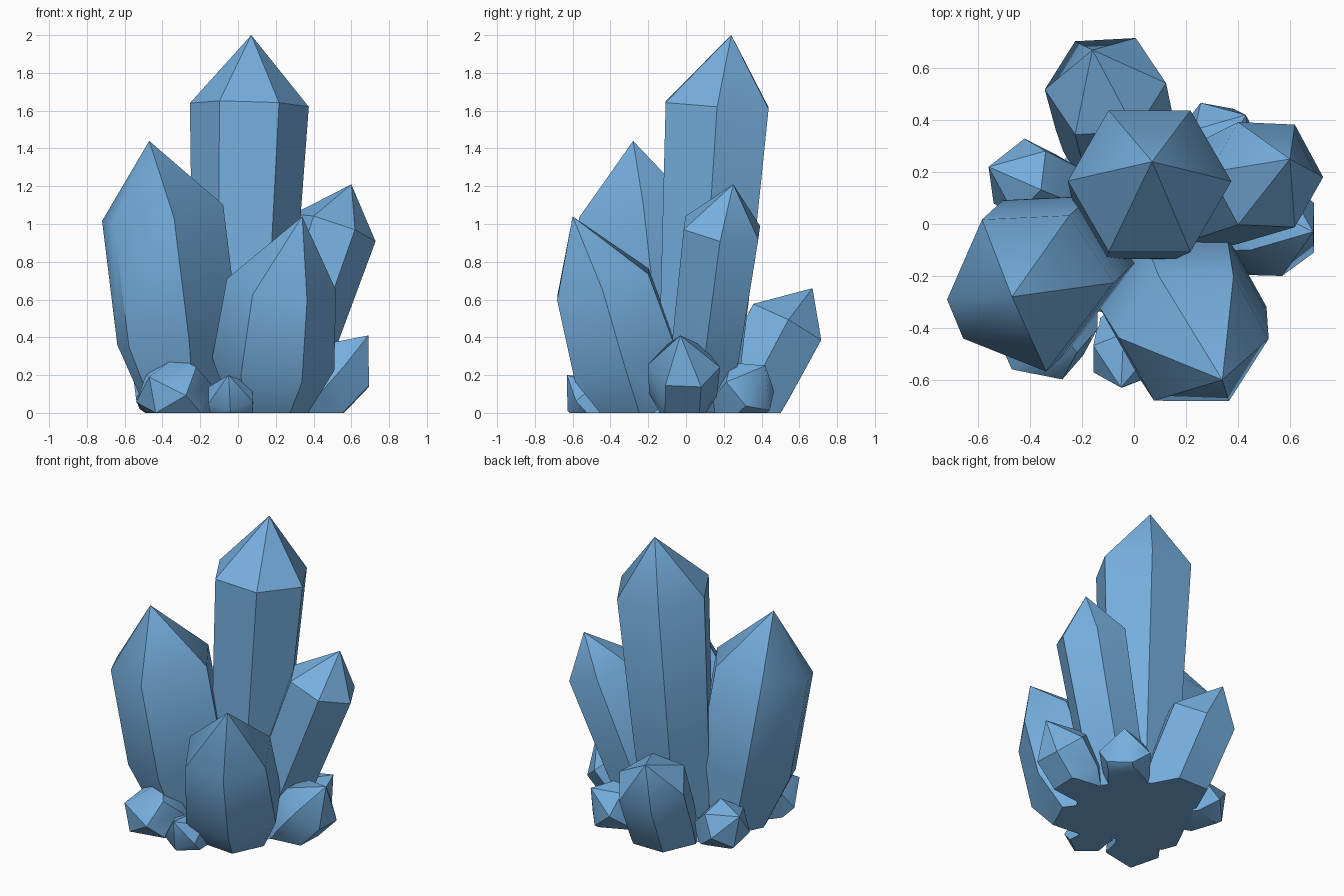
import bpy, bmesh, math
from mathutils import Vector

if "Cube" in bpy.data.objects:
    bpy.data.objects.remove(bpy.data.objects["Cube"])

blue = bpy.data.materials.new("crystal_blue")
blue.diffuse_color = (0.18, 0.43, 0.74, 1.0)
blue.use_nodes = True
blue.node_tree.nodes["Principled BSDF"].inputs["Base Color"].default_value = blue.diffuse_color


def finish(bm, name):
    bmesh.ops.recalc_face_normals(bm, faces=bm.faces)
    me = bpy.data.meshes.new(name)
    bm.to_mesh(me)
    bm.free()
    me.materials.append(blue)
    ob = bpy.data.objects.new(name, me)
    bpy.context.collection.objects.link(ob)
    bpy.context.view_layer.objects.active = ob
    ob.select_set(True)
    bpy.ops.object.shade_smooth_by_angle(angle=math.radians(40))
    ob.select_set(False)


def crystal(name, base, shoulder, apex, r_base, r_mid, r_top, turn, angles=range(0, 360, 60)):
    """Six-sided leaning crystal, cut flat at the ground."""
    b, s = Vector((*base, 0)), Vector(shoulder)
    axis = (s - b).normalized()
    u = (Vector((1, 0, 0)) - axis * axis.x).normalized()
    v = axis.cross(u)
    bm = bmesh.new()
    rings = []
    for c, r in ((b - axis * 0.4, r_base), (b, r_base),
                 (b.lerp(s, 0.38), r_mid), (s, r_top)):
        ring = []
        for deg in angles:
            a = math.radians(turn + deg)
            ring.append(bm.verts.new(c + u * r * math.cos(a) + v * r * math.sin(a)))
        rings.append(ring)
    tip = bm.verts.new(apex)
    bm.faces.new(rings[0][::-1])
    for i in range(6):
        j = (i + 1) % 6
        for lo, hi in zip(rings, rings[1:]):
            bm.faces.new((lo[i], lo[j], hi[j], hi[i]))
        bm.faces.new((rings[-1][i], rings[-1][j], tip))
    # Flat underside
    cut = bmesh.ops.bisect_plane(
        bm, geom=bm.verts[:] + bm.edges[:] + bm.faces[:], dist=1e-5,
        plane_co=(0, 0, 0), plane_no=(0, 0, 1), clear_inner=True)
    edges = [e for e in cut["geom_cut"] if isinstance(e, bmesh.types.BMEdge)]
    bmesh.ops.edgeloop_fill(bm, edges=edges)
    finish(bm, name)


# Large crystals
crystal("main_crystal", (0.01, 0.06), (0.06, 0.165, 1.63), (0.07, 0.24, 2.0),
        0.23, 0.27, 0.315, 0)
crystal("left_crystal", (-0.27, -0.13), (-0.40, -0.25, 1.06), (-0.47, -0.28, 1.44),
        0.20, 0.325, 0.325, 0, (5, 62, 125, 188, 217, 281))
crystal("front_crystal", (0.16, -0.24), (0.23, -0.44, 0.68), (0.34, -0.60, 1.04),
        0.20, 0.325, 0.29, -2)
crystal("right_crystal", (0.18, 0.06), (0.51, 0.19, 0.98), (0.60, 0.25, 1.21),
        0.19, 0.21, 0.23, 0)
crystal("back_crystal", (-0.05, 0.28), (-0.11, 0.53, 0.47), (-0.16, 0.67, 0.66),
        0.22, 0.23, 0.235, 0)

# Small crystals around the foot
crystal("small_right_crystal", (0.35, -0.02), (0.57, -0.01, 0.25), (0.69, -0.03, 0.41),
        0.12, 0.18, 0.19, 30)
crystal("small_front_left_crystal", (-0.25, -0.30), (-0.38, -0.45, 0.15),
        (-0.47, -0.56, 0.19), 0.13, 0.19, 0.19, 10)
crystal("tiny_front_crystal", (-0.03, -0.44), (-0.04, -0.525, 0.10), (-0.05, -0.63, 0.20),
        0.12, 0.13, 0.135, 30)
crystal("small_back_left_crystal", (-0.25, 0.10), (-0.44, 0.18, 0.15), (-0.56, 0.22, 0.24),
        0.12, 0.15, 0.16, 20)
crystal("small_back_right_crystal", (0.22, 0.20), (0.36, 0.34, 0.14), (0.43, 0.42, 0.25),
        0.12, 0.15, 0.165, 20)

# Low core joining the crystals underneath
bm = bmesh.new()
bmesh.ops.create_cone(bm, cap_ends=True, segments=10, radius1=0.38, radius2=0.25, depth=0.1)
bmesh.ops.translate(bm, verts=bm.verts, vec=(0, 0, 0.05))
finish(bm, "core")
